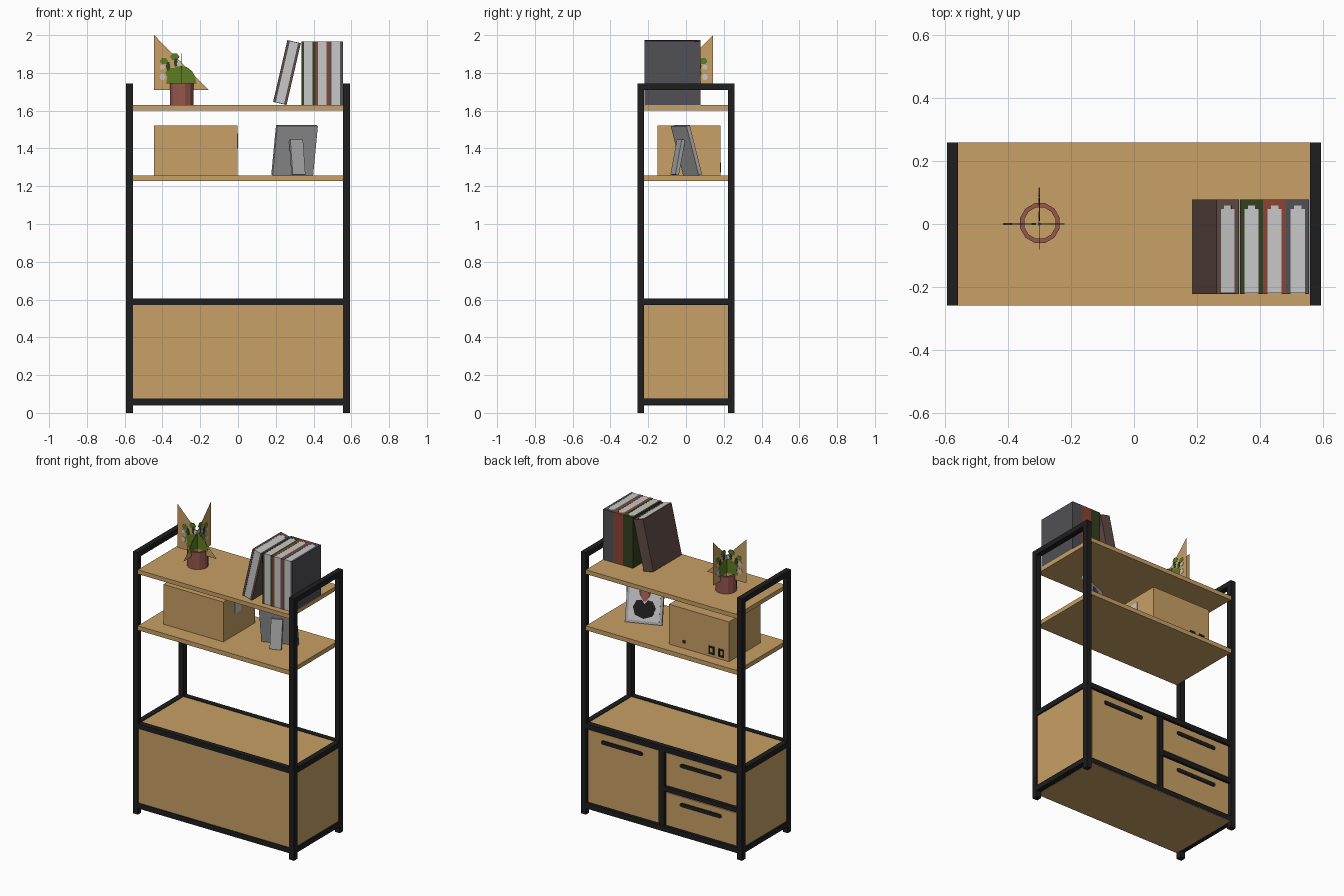
import bpy, bmesh, math
from mathutils import Matrix, Vector

if "Cube" in bpy.data.objects:
    bpy.data.objects.remove(bpy.data.objects["Cube"])

COLOURS = {
    "wood": (0.578, 0.352, 0.133), "black_metal": (0.013, 0.013, 0.014),
    "terracotta": (0.305, 0.095, 0.075), "leaf_green": (0.114, 0.205, 0.017),
    "paper": (0.578, 0.578, 0.578), "grey": (0.39, 0.39, 0.39),
    "slate": (0.08, 0.08, 0.092), "red": (0.25, 0.06, 0.033),
    "dark_green": (0.034, 0.05, 0.014), "brown": (0.12, 0.07, 0.062),
}
MATS = {}
for n, c in COLOURS.items():
    MATS[n] = bpy.data.materials.new(n)
    MATS[n].diffuse_color = (*c, 1)


def finish(name, bm, mat, matrix=Matrix()):
    bmesh.ops.transform(bm, matrix=matrix, verts=bm.verts)
    me = bpy.data.meshes.new(name)
    bm.to_mesh(me)
    bm.free()
    me.materials.append(MATS[mat])
    ob = bpy.data.objects.new(name, me)
    bpy.context.collection.objects.link(ob)
    return ob


def boxes(name, mat, *ranges, matrix=Matrix()):
    """Each range is (x0, x1, y0, y1, z0, z1)."""
    bm = bmesh.new()
    for x0, x1, y0, y1, z0, z1 in ranges:
        m = Matrix.Translation(((x0 + x1) / 2, (y0 + y1) / 2, (z0 + z1) / 2)) \
            @ Matrix.Diagonal((x1 - x0, y1 - y0, z1 - z0, 1))
        bmesh.ops.create_cube(bm, size=1, matrix=m)
    return finish(name, bm, mat, matrix)


def plate(name, mat, pts, y0, y1, matrix=Matrix()):
    """Outline in x/z, extruded from y0 to y1."""
    bm = bmesh.new()
    f = bm.faces.new([bm.verts.new((x, y0, z)) for x, z in pts])
    r = bmesh.ops.extrude_face_region(bm, geom=[f])
    vs = [v for v in r["geom"] if isinstance(v, bmesh.types.BMVert)]
    bmesh.ops.translate(bm, vec=(0, y1 - y0, 0), verts=vs)
    bmesh.ops.recalc_face_normals(bm, faces=bm.faces)
    return finish(name, bm, mat, matrix)


def oval(cx, cz, rx, rz, n=10, a0=0, a1=360):
    full = a1 - a0 == 360
    k = n if full else n - 1
    return [(cx + rx * math.cos(math.radians(a0 + (a1 - a0) * i / k)),
             cz + rz * math.sin(math.radians(a0 + (a1 - a0) * i / k))) for i in range(n)]


# Metal frame
PX, IX, PY, IY, TOP = 0.593, 0.557, 0.258, 0.223, 1.743
sides_x = [(-PX, -IX), (IX, PX)]
sides_y = [(-PY, -IY), (IY, PY)]
boxes("posts", "black_metal", *[(*x, *y, 0, TOP) for x in sides_x for y in sides_y])
boxes("side_rails", "black_metal",
      *[(*x, -IY, IY, *z) for x in sides_x for z in [(0.043, 0.077), (0.572, 0.606), (1.709, TOP)]])
boxes("long_rails", "black_metal",
      *[(-IX, IX, *y, *z) for y in sides_y for z in [(0.043, 0.077), (0.572, 0.606)]])

# Shelves and cabinet
boxes("upper_shelf", "wood", (-IX, IX, -PY, PY, 1.602, 1.63))
boxes("middle_shelf", "wood", (-IX, IX, -PY, PY, 1.228, 1.257))
boxes("cabinet_body", "wood", (-0.583, 0.583, -0.253, 0.23, 0.05, 0.602))
boxes("cabinet_floor", "wood", (-IX, IX, -0.256, 0.256, 0.04, 0.06))
boxes("cabinet_dividers", "black_metal", (-0.016, 0.016, 0.22, 0.255, 0.077, 0.572),
      (-IX, -0.016, 0.22, 0.255, 0.31, 0.34))
boxes("door", "wood", (0.026, 0.547, 0.22, 0.25, 0.083, 0.566))
boxes("drawers", "wood", (-0.547, -0.026, 0.22, 0.25, 0.083, 0.302),
      (-0.547, -0.026, 0.22, 0.25, 0.348, 0.566))
for i, (cx, cz) in enumerate([(0.295, 0.51), (-0.285, 0.51), (-0.285, 0.25)]):
    pts = oval(cx + 0.14, cz, 0.013, 0.013, 6, -90, 90) + oval(cx - 0.14, cz, 0.013, 0.013, 6, 90, 270)
    plate(f"handle_{i}", "black_metal", pts, 0.248, 0.256)

# Storage box with marks and a label
boxes("storage_box", "wood", (-0.445, -0.003, -0.15, 0.183, 1.257, 1.522))
boxes("box_label", "paper", (-0.004, 0.0, -0.03, 0.03, 1.40, 1.48))
for i, x in enumerate((-0.316, -0.388)):
    boxes(f"box_mark_{i}", "black_metal",
          (x - 0.021, x - 0.01, 0.18, 0.186, 1.272, 1.326), (x + 0.01, x + 0.021, 0.18, 0.186, 1.272, 1.326),
          (x - 0.01, x + 0.01, 0.18, 0.186, 1.314, 1.326), (x - 0.01, x + 0.01, 0.18, 0.186, 1.272, 1.284))
boxes("box_small_mark", "black_metal", (-0.126, -0.106, 0.18, 0.186, 1.292, 1.312))

# Leaning picture frame with its strut
yaw = Matrix.Rotation(math.radians(21), 4, 'Z')
m = Matrix.Translation((0.287, 0.035, 1.26)) @ yaw @ Matrix.Rotation(math.radians(15), 4, 'X')
boxes("picture_frame", "grey", (-0.115, 0.115, -0.01, 0.01, 0, 0.27), matrix=m)
boxes("picture_back", "paper", (-0.098, 0.098, 0.008, 0.012, 0.017, 0.253), matrix=m)
plate("picture_hair", "brown", oval(0, 0.195, 0.038, 0.045), 0.010, 0.013, m)
plate("picture_head", "terracotta", oval(0, 0.18, 0.024, 0.045), 0.010, 0.014, m)
plate("picture_body", "black_metal",
      [(0, 0.03), (0.055, 0.05), (0.07, 0.1), (0.05, 0.14), (0.02, 0.145), (0, 0.12),
       (-0.02, 0.145), (-0.05, 0.14), (-0.07, 0.1), (-0.055, 0.05)], 0.010, 0.015, m)
m = Matrix.Translation((0.32, -0.06, 1.26)) @ yaw @ Matrix.Rotation(math.radians(-11), 4, 'X')
boxes("frame_strut", "grey", (-0.036, 0.036, -0.01, 0.01, 0, 0.19), matrix=m)

# Books, spine towards +y; local origin at the bottom right edge
W, H, C = 0.073, 0.336, 0.014
books = [("slate", 0.555, 0), ("red", 0.482, 0), ("dark_green", 0.409, 0), ("brown", 0.257, 13)]
for col, x, lean in books:
    m = Matrix.Translation((x, 0, 1.63)) @ Matrix.Rotation(math.radians(lean), 4, 'Y')
    boxes(f"book_cover_{col}", col, (-W, -W + C, -0.221, 0.078, 0, H), (-C, 0, -0.221, 0.078, 0, H),
          (-W + C, -C, 0.058, 0.078, 0, H), (-W + C, -W + C + 0.011, 0.048, 0.058, 0, H),
          (-C - 0.011, -C, 0.048, 0.058, 0, H), matrix=m)
    boxes(f"book_pages_{col}", "paper", (-W + C, -C, -0.219, 0.048, 0.001, H - 0.001),
          (-W + C + 0.011, -C - 0.011, 0.048, 0.058, 0.001, H - 0.001), matrix=m)

# Open twelve-sided pot
bm = bmesh.new()
rings = []
for r, z in [(0.065, 1.63), (0.065, TOP), (0.051, TOP), (0.051, 1.632)]:
    rings.append([bm.verts.new((-0.298 + r * math.cos(math.tau * (i + 0.5) / 12),
                                0.003 + r * math.sin(math.tau * (i + 0.5) / 12), z)) for i in range(12)])
for a, b in zip(rings, rings[1:]):
    for i in range(12):
        j = (i + 1) % 12
        bm.faces.new((a[i], a[j], b[j], b[i]))
finish("pot", bm, "terracotta")

# Two crossed triangular cards with the plant drawn on both sides
base = Matrix.Translation((-0.3, 0, 0))
for k, m in enumerate([base @ Matrix.Scale(-1, 4, (1, 0, 0)),
                       base @ Matrix.Rotation(math.radians(90), 4, 'Z')]):
    bm = bmesh.new()
    bm.faces.new([bm.verts.new(p) for p in [(0.144, 0, 1.71), (0.144, 0, 2.0), (-0.144, 0, 1.71)]])
    finish(f"plant_card_{k}", bm, "wood", m)
    shapes = [("leaf_green", oval(0, 1.742, 0.08, 0.095, 9, 0, 180)),
              ("leaf_green", oval(0.055, 1.80, 0.03, 0.03, 6)),
              ("leaf_green", oval(0.092, 1.862, 0.022, 0.018, 6)),
              ("leaf_green", oval(0.035, 1.885, 0.025, 0.02, 6)),
              ("dark_green", oval(0.07, 1.835, 0.012, 0.025, 6)),
              ("dark_green", oval(0.03, 1.855, 0.01, 0.025, 6)),
              ("paper", oval(0.1, 1.778, 0.016, 0.018, 6)),
              ("paper", oval(0.1, 1.83, 0.014, 0.014, 6)),
              ("paper", oval(0.01, 1.85, 0.014, 0.014, 6))]
    for i, (col, pts) in enumerate(shapes):
        t = 0.001 + 0.0002 * i
        ob = plate(f"plant_leaf_{k}_{i}", col, pts, -t, t, m)
        if k == 0:
            ob.data.flip_normals()

for m in bpy.data.materials:
    if m.users and not m.is_grease_pencil:
        m.use_nodes = True
        m.node_tree.nodes["Principled BSDF"].inputs["Base Color"].default_value = m.diffuse_color
